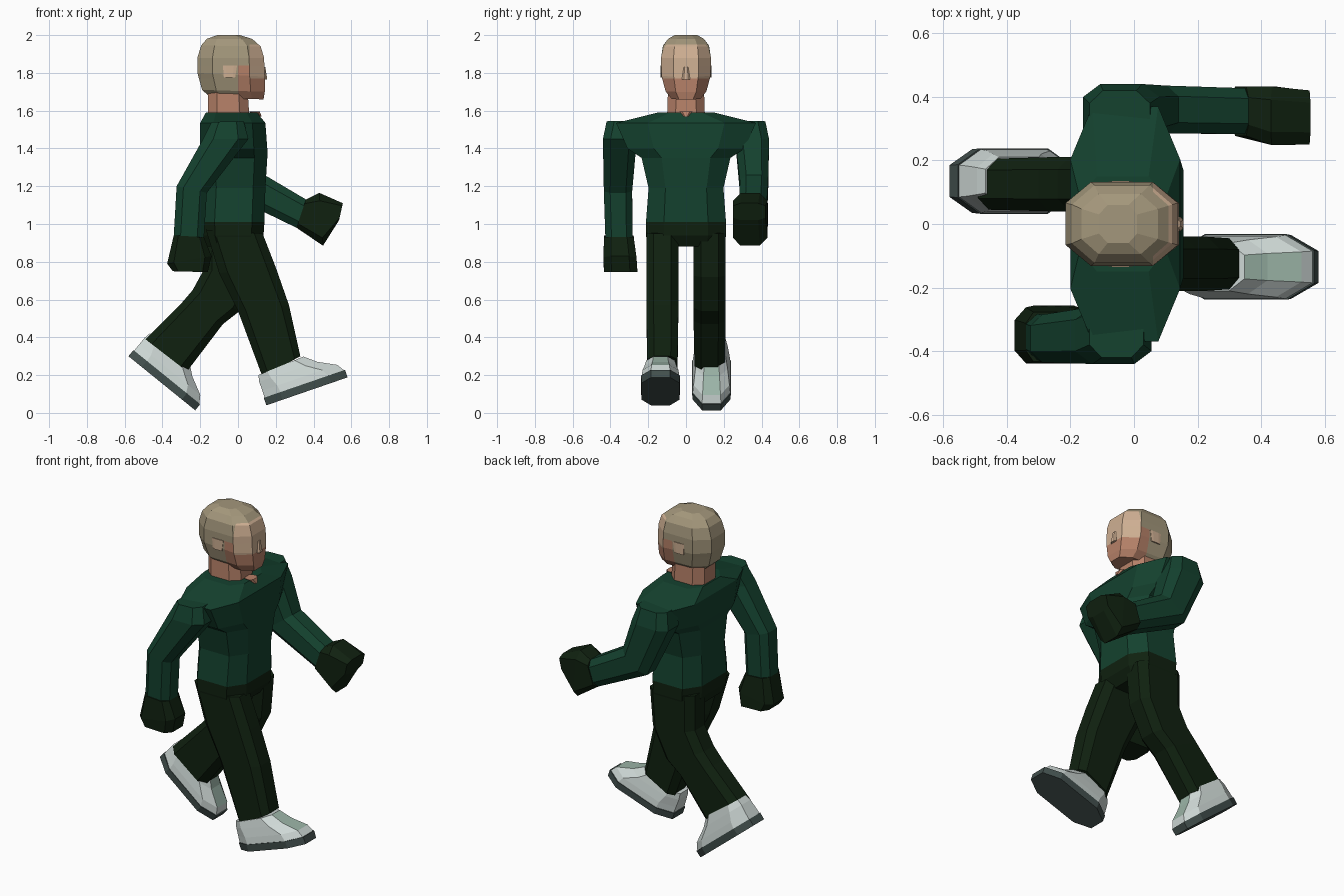
import bpy, bmesh, math
from mathutils import Vector, Matrix


def mat(name, r, g, b):
    m = bpy.data.materials.new(name)
    m.diffuse_color = (r, g, b, 1)
    return m


SHIRT = mat("green_shirt", 0.007, 0.054, 0.028)
DARK = mat("dark_trousers", 0.005, 0.015, 0.005)
SHOE = mat("shoe_white", 0.62, 0.69, 0.67)
MINT = mat("shoe_mint", 0.33, 0.46, 0.39)
SOLE = mat("sole_grey", 0.055, 0.08, 0.075)
HAIR = mat("hair_beige", 0.37, 0.31, 0.20)
FACE = mat("face_tan", 0.62, 0.43, 0.29)
SKIN = mat("skin_pink", 0.47, 0.22, 0.14)


def ring(sec, cu, cv):
    """Eight-sided ring between two side-profile points, with a y centre and half width."""
    x1, z1, x2, z2, yc, hy = sec
    c = Vector(((x1 + x2) / 2, yc, (z1 + z2) / 2))
    u = Vector(((x2 - x1) / 2, 0, (z2 - z1) / 2))
    v = Vector((0, hy, 0))
    pts = [(1, cv), (cu, 1), (-cu, 1), (-1, cv), (-1, -cv), (-cu, -1), (cu, -1), (1, -cv)]
    return [c + u * a + v * b for a, b in pts]


def loft(name, secs, mats, rule=None, cu=0.55, cv=0.55, cuts=(), xf=None):
    bm = bmesh.new()
    rings = [[bm.verts.new(p) for p in ring(s, cu, cv)] for s in secs]
    for a, b in zip(rings, rings[1:]):
        for i in range(8):
            j = (i + 1) % 8
            bm.faces.new((a[i], a[j], b[j], b[i]))
    bm.faces.new(rings[0])
    bm.faces.new(rings[-1])
    for co, no in cuts:
        bmesh.ops.bisect_plane(bm, geom=bm.verts[:] + bm.edges[:] + bm.faces[:],
                               plane_co=co, plane_no=no)
    bmesh.ops.recalc_face_normals(bm, faces=bm.faces[:])
    bm.normal_update()
    if rule:
        for f in bm.faces:
            f.material_index = rule(f.calc_center_median(), f.normal)
    if xf:
        bm.transform(xf)
    me = bpy.data.meshes.new(name)
    bm.to_mesh(me)
    bm.free()
    for m in mats:
        me.materials.append(m)
    ob = bpy.data.objects.new(name, me)
    bpy.context.collection.objects.link(ob)
    return ob


# Torso: trousers below the waist line, shirt above
loft("torso", [
    (-.16, .88, .10, .88, 0, .20), (-.185, .94, .135, .94, 0, .212),
    (-.19, 1.01, .14, 1.01, 0, .212), (-.18, 1.19, .145, 1.19, 0, .198),
    (-.185, 1.35, .155, 1.35, 0, .235), (-.20, 1.40, .155, 1.40, 0, .31),
    (-.20, 1.535, .145, 1.535, 0, .37), (-.17, 1.59, .10, 1.59, 0, .15)],
    [DARK, SHIRT], lambda c, n: int(c.z > 1.01), .6, .55)

# Legs
loft("front_leg", [
    (-.17, .97, .13, .95, -.125, .085), (-.10, .74, .20, .77, -.125, .085),
    (0, .54, .27, .57, -.125, .085), (.13, .19, .33, .30, -.125, .08)], [DARK], cu=.7)
loft("back_leg", [
    (-.18, .97, .12, .95, .125, .085), (-.18, .76, .10, .72, .125, .085),
    (-.24, .65, .01, .54, .125, .085), (-.30, .58, -.08, .47, .125, .085),
    (-.49, .39, -.27, .22, .125, .08)], [DARK], cu=.7)

# Shoes: made flat, then pitched and set at the heel
for tag, x, z, y, pitch in (("front", .15, .04, -.135, 19), ("back", -.58, .30, .135, -39)):
    xf = Matrix.Translation((x, y, z)) @ Matrix.Rotation(-math.radians(pitch), 4, 'Y')
    loft(tag + "_sole", [(0, 0, .455, 0, 0, .10), (0, .042, .455, .042, 0, .103)],
         [SOLE], cu=.6, cv=.5, xf=xf)
    loft(tag + "_shoe", [
        (.005, .04, .45, .04, 0, .10), (.005, .08, .425, .08, 0, .095),
        (.005, .13, .33, .13, 0, .085), (.012, .165, .27, .18, 0, .075)],
        [SHOE, MINT], lambda c, n: int(c.z > .08 and n.x > .35 and abs(n.y) < .3),
        .6, .5, xf=xf)

# Arms and gloved hands
loft("back_arm", [
    (-.14, 1.54, .03, 1.545, -.33, .09), (-.185, 1.45, .055, 1.45, -.35, .09),
    (-.325, 1.20, -.165, 1.165, -.36, .075), (-.34, .94, -.18, .93, -.355, .072)], [SHIRT])
loft("back_hand", [
    (-.34, .94, -.18, .93, -.355, .078), (-.375, .79, -.14, .83, -.35, .088),
    (-.345, .75, -.16, .745, -.345, .088)], [DARK], cu=.7)
loft("front_arm", [
    (-.14, 1.54, .05, 1.545, .33, .09), (-.16, 1.44, .08, 1.45, .35, .09),
    (-.02, 1.14, .14, 1.26, .36, .075), (.31, .98, .36, 1.13, .355, .072)], [SHIRT])
loft("front_hand", [
    (.31, .98, .36, 1.13, .355, .078), (.45, .885, .43, 1.165, .34, .092),
    (.535, 1.02, .555, 1.11, .335, .085)], [DARK], cu=.7)

# Neck and open collar
loft("neck", [(-.16, 1.57, .06, 1.57, 0, .10), (-.16, 1.72, .05, 1.72, 0, .095)], [SKIN])
loft("collar_opening", [(.06, 1.595, .115, 1.595, 0, .035), (.09, 1.57, .125, 1.57, 0, .012)],
     [SKIN])


# Head: hair on top, back and sides, tan upper face, pink lower face
def head_rule(c, n):
    if c.x > .06:
        return 0 if c.z > 1.95 else (1 if c.z > 1.77 else 2)
    return 2 if c.x > 0 and c.z < 1.84 else 0


loft("head", [
    (-.14, 1.665, .135, 1.66, 0, .075), (-.19, 1.71, .142, 1.70, 0, .108),
    (-.215, 1.80, .142, 1.78, 0, .13), (-.215, 1.88, .138, 1.88, 0, .132),
    (-.195, 1.945, .12, 1.94, 0, .122), (-.165, 1.98, .075, 1.98, 0, .095),
    (-.11, 2.0, .01, 2.0, 0, .06)],
    [HAIR, FACE, SKIN], head_rule, .55, .5,
    [((.06, 0, 0), (1, 0, 0)), ((0, 0, 0), (1, 0, 0)), ((0, 0, 1.95), (0, 0, 1)),
     ((0, 0, 1.77), (0, 0, 1)), ((0, 0, 1.84), (0, 0, 1))])
loft("nose", [(.12, 1.765, .155, 1.765, 0, .022), (.12, 1.83, .145, 1.83, 0, .012)], [FACE])
for s in (-1, 1):
    loft("ear", [(-.075, 1.775, -.015, 1.775, s * .13, .004),
                 (-.08, 1.84, -.005, 1.84, s * .131, .004)], [FACE])
